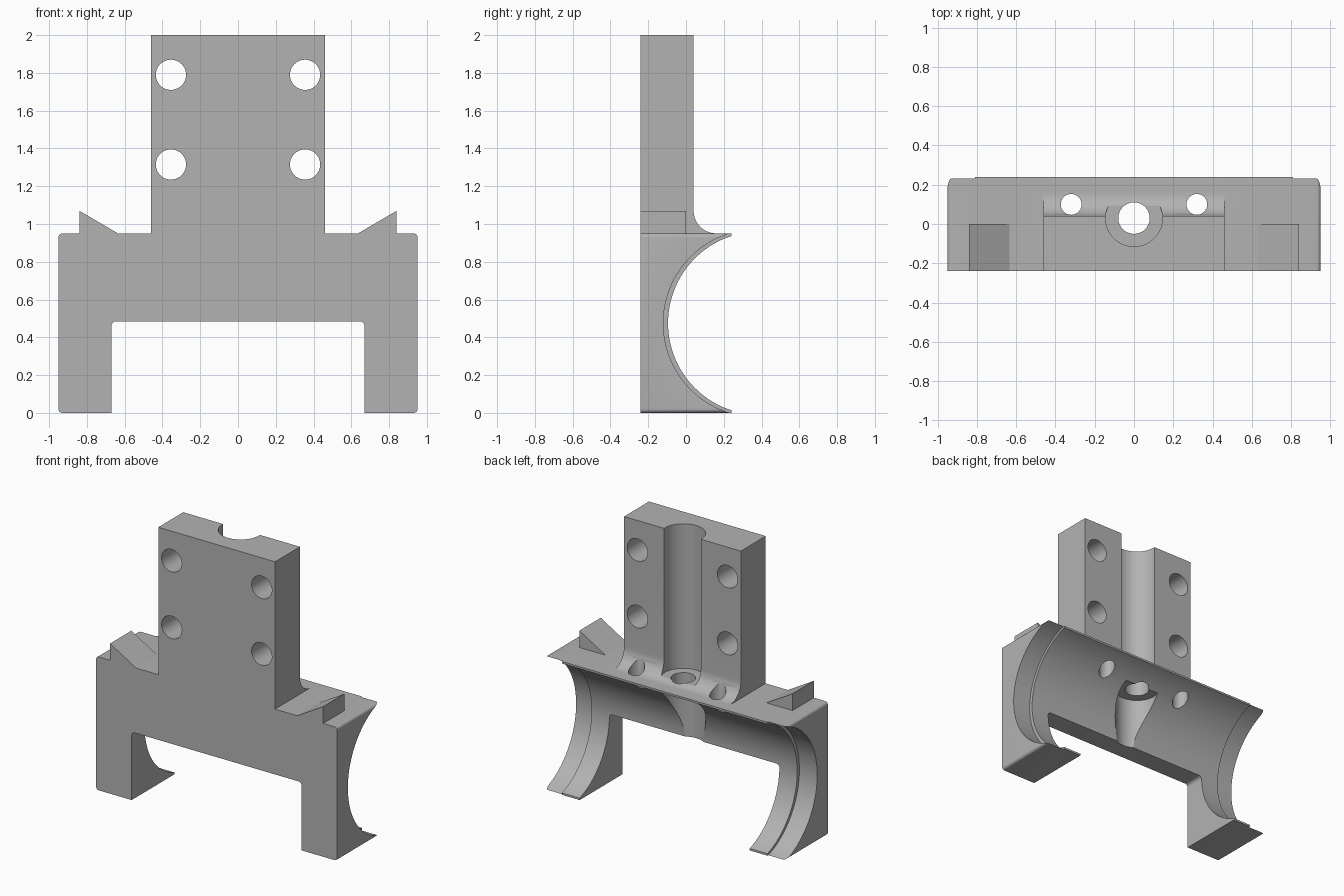
import bpy, bmesh
from math import sin, cos, pi
from mathutils import Matrix, Vector

if "Cube" in bpy.data.objects:
    bpy.data.objects.remove(bpy.data.objects["Cube"])

grey = bpy.data.materials.new("plain grey")
grey.use_nodes = True
colour = (0.45, 0.45, 0.45, 1)
grey.diffuse_color = colour
grey.node_tree.nodes["Principled BSDF"].inputs["Base Color"].default_value = colour

FRONT, BACK = -0.24, 0.24
DECK, TOP = 0.95, 2.0
PLATE_X, PLATE_BACK = 0.46, 0.04


def add_object(name, bm):
    bmesh.ops.recalc_face_normals(bm, faces=bm.faces)
    mesh = bpy.data.meshes.new(name)
    bm.to_mesh(mesh)
    bm.free()
    mesh.materials.append(grey)
    obj = bpy.data.objects.new(name, mesh)
    bpy.context.collection.objects.link(obj)
    return obj


def prism(name, points, sweep):
    """Extrude a closed outline along a vector."""
    bm = bmesh.new()
    face = bm.faces.new([bm.verts.new(p) for p in points])
    new = bmesh.ops.extrude_face_region(bm, geom=[face])["geom"]
    bmesh.ops.translate(bm, vec=sweep, verts=[v for v in new if isinstance(v, bmesh.types.BMVert)])
    return add_object(name, bm)


def box(name, low, high):
    bm = bmesh.new()
    low, high = Vector(low), Vector(high)
    bmesh.ops.create_cube(bm, size=1, matrix=Matrix.Translation((low + high) / 2)
                          @ Matrix.Diagonal((high - low).to_4d()))
    return add_object(name, bm)


def cylinder(name, centre, radius, length, axis, sides=64):
    bm = bmesh.new()
    turn = {"x": Matrix.Rotation(pi / 2, 4, "Y"), "y": Matrix.Rotation(pi / 2, 4, "X"),
            "z": Matrix.Identity(4)}[axis]
    bmesh.ops.create_cone(bm, cap_ends=True, segments=sides, radius1=radius, radius2=radius,
                          depth=length, matrix=Matrix.Translation(centre) @ turn)
    return add_object(name, bm)


def cut(target, cutter):
    mod = target.modifiers.new("cut", "BOOLEAN")
    mod.operation, mod.solver, mod.object = "DIFFERENCE", "EXACT", cutter
    bpy.context.view_layer.objects.active = target
    bpy.ops.object.modifier_apply(modifier=mod.name)
    bpy.data.objects.remove(cutter)


def corner(cx, cz, r, start, turn, steps=5):
    """Quarter-circle of outline points, angles in quarter turns."""
    return [(cx + r * cos((start + turn * i / steps) * pi / 2),
             cz + r * sin((start + turn * i / steps) * pi / 2)) for i in range(steps + 1)]


# Right half of the front outline, from window top to plate top
half = corner(0.645, 0.46, 0.025, 1, -1) + [(0.67, 0)]
half += corner(0.93, 0.02, 0.02, -1, 1) + corner(0.93, DECK - 0.02, 0.02, 0, 1)
half += [(0.84, DECK), (0.84, 1.07), (0.635, DECK), (PLATE_X, DECK), (PLATE_X, TOP)]
outline = half + [(-x, z) for x, z in reversed(half)]
bracket = prism("bracket", [(x, FRONT, z) for x, z in outline], (0, BACK - FRONT, 0))

# Space behind the plate, with a concave fillet down to the deck
R = 0.12
fillet = [(PLATE_BACK + R - R * cos(i * pi / 20), DECK + R - R * sin(i * pi / 20)) for i in range(11)]
space = [(PLATE_BACK, TOP + 0.1)] + fillet + [(0.4, DECK), (0.4, TOP + 0.1)]
cut(bracket, prism("plate_space", [(-0.55, y, z) for y, z in space], (1.1, 0, 0)))

# Wedges only reach halfway back
for side in (-1, 1):
    xs = sorted((side * 0.6, side * 0.9))
    cut(bracket, box("wedge_space", (xs[0], 0, DECK), (xs[1], 0.4, 1.2)))

# Horizontal half bore, slightly wider at both ends
cut(bracket, cylinder("bore", (0, 0.39, 0.475), 0.485, 2.2, "x", 128))
for side in (-1, 1):
    cut(bracket, cylinder("end_bore", (side * 1.01, 0.377, 0.475), 0.497, 0.4, "x", 128))

# Vertical channel above and below a thin web, joined by a hole
cut(bracket, cylinder("channel", (0, 0.03, 1.57), 0.145, 1.2, "z"))
cut(bracket, cylinder("lower_pocket", (0, 0.03, 0.6), 0.145, 0.5, "z"))
cut(bracket, cylinder("web_hole", (0, 0.03, 0.9), 0.08, 0.4, "z"))

# Screw holes through the deck and the plate
for side in (-1, 1):
    cut(bracket, cylinder("deck_hole", (side * 0.32, 0.1, 0.95), 0.053, 0.6, "z", 48))
    for z in (1.315, 1.79):
        cut(bracket, cylinder("plate_hole", (side * 0.355, 0, z), 0.08, 1, "y", 48))

bracket.data.materials.clear()
bracket.data.materials.append(grey)
for face in bracket.data.polygons:
    face.material_index = 0
bpy.ops.object.select_all(action="DESELECT")
bracket.select_set(True)
bpy.context.view_layer.objects.active = bracket
bpy.ops.object.shade_smooth_by_angle(angle=pi / 6)
